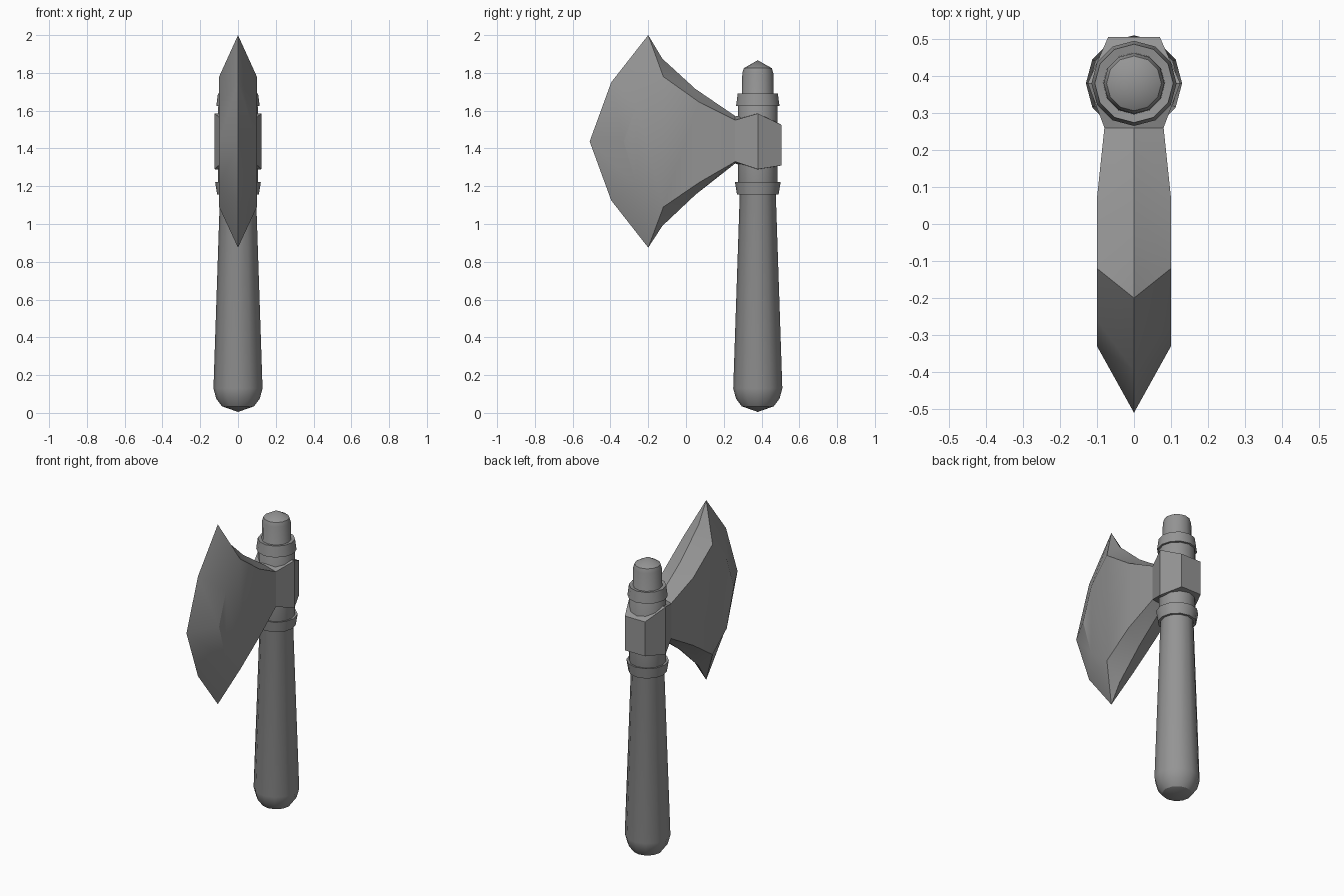
import bpy, bmesh, math

if "Cube" in bpy.data.objects:
    bpy.data.objects.remove(bpy.data.objects["Cube"])

AXIS_Y = 0.38   # handle axis position

grey = bpy.data.materials.new("plain_grey")
grey.use_nodes = True
COL = (0.30, 0.30, 0.30, 1)
grey.diffuse_color = COL
grey.node_tree.nodes["Principled BSDF"].inputs["Base Color"].default_value = COL


def finish(name, bm, angle=30):
    """Turn a bmesh into a shaded object."""
    bmesh.ops.remove_doubles(bm, verts=bm.verts, dist=1e-5)
    bmesh.ops.recalc_face_normals(bm, faces=bm.faces)
    mesh = bpy.data.meshes.new(name)
    bm.to_mesh(mesh)
    bm.free()
    mesh.materials.append(grey)
    ob = bpy.data.objects.new(name, mesh)
    bpy.context.collection.objects.link(ob)
    bpy.ops.object.select_all(action='DESELECT')
    ob.select_set(True)
    bpy.context.view_layer.objects.active = ob
    bpy.ops.object.shade_smooth_by_angle(angle=math.radians(angle))
    return ob


def lathe(name, profile, sides=12):
    """Spin an (r, z) profile round the handle axis."""
    bm = bmesh.new()
    vs = [bm.verts.new((r, AXIS_Y, z)) for r, z in profile]
    edges = [bm.edges.new(p) for p in zip(vs, vs[1:])]
    bmesh.ops.spin(bm, geom=vs + edges, cent=(0, AXIS_Y, 0), axis=(0, 0, 1),
                   angle=2 * math.pi, steps=sides)
    return finish(name, bm)


# Handle with rounded butt and pointed cap
lathe("handle", [(0, 0.005), (0.085, 0.035), (0.115, 0.075), (0.13, 0.13),
                 (0.095, 1.17), (0.105, 1.20), (0.105, 1.62), (0.084, 1.67),
                 (0.082, 1.80), (0.074, 1.825), (0, 1.867)])

# Collars above and below the head
lathe("lower_collar", [(0.09, 1.155), (0.11, 1.155), (0.121, 1.222), (0.09, 1.215)])
lathe("upper_collar", [(0.09, 1.622), (0.115, 1.625), (0.106, 1.692), (0.08, 1.688)])

# Faceted sleeve gripping the handle: (x, y, lower z, upper z)
half = [(0, 0.26, 1.32, 1.57), (0.08, 0.26, 1.33, 1.55),
        (0.125, 0.38, 1.29, 1.585), (0.07, 0.505, 1.31, 1.525)]
ring = half + [(0, 0.505, 1.31, 1.525)] + [(-x, y, a, b) for x, y, a, b in half[:0:-1]]
bm = bmesh.new()
low = [bm.verts.new((x, y, a)) for x, y, a, b in ring]
top = [bm.verts.new((x, y, b)) for x, y, a, b in ring]
low_mid = bm.verts.new((0, AXIS_Y, 1.285))
top_mid = bm.verts.new((0, AXIS_Y, 1.59))
for i in range(len(ring)):
    j = (i + 1) % len(ring)
    bm.faces.new((low[i], low[j], top[j], top[i]))
    bm.faces.new((top[i], top[j], top_mid))
    bm.faces.new((low[j], low[i], low_mid))
finish("head_sleeve", bm, 20)

# Blade: centre outline (y, z) and cheek outline (x, y, z), top to bottom
outline = [(0.26, 1.572), (0.05, 1.715), (-0.125, 1.875), (-0.20, 2.0),
           (-0.396, 1.75), (-0.51, 1.437), (-0.396, 1.125), (-0.20, 0.875),
           (-0.125, 0.99), (0.05, 1.155), (0.26, 1.32)]
cheek = [(0.08, 0.26, 1.55), (0.10, 0.07, 1.645), (0.10, -0.12, 1.78),
         (0.10, -0.26, 1.635), (0.10, -0.33, 1.437), (0.10, -0.26, 1.20),
         (0.10, -0.12, 1.09), (0.10, 0.07, 1.22), (0.08, 0.26, 1.33)]
link = [0, 1, 2, 2, 3, 4, 5, 6, 6, 7, 8]   # cheek point behind each outline point
bm = bmesh.new()
for side in (1, -1):
    o = [bm.verts.new((0, y, z)) for y, z in outline]
    c = [bm.verts.new((side * x, y, z)) for x, y, z in cheek]
    for i in range(len(o) - 1):
        a, b = link[i], link[i + 1]
        bm.faces.new((o[i], o[i + 1], c[b]) if a == b else (o[i], o[i + 1], c[b], c[a]))
    for idx in ((0, 1, 7, 8), (1, 2, 6, 7), (2, 3, 4, 5, 6)):
        bm.faces.new([c[k] for k in idx])
    bm.faces.new((o[0], c[0], c[8], o[-1]))   # root against the sleeve
finish("blade", bm)
